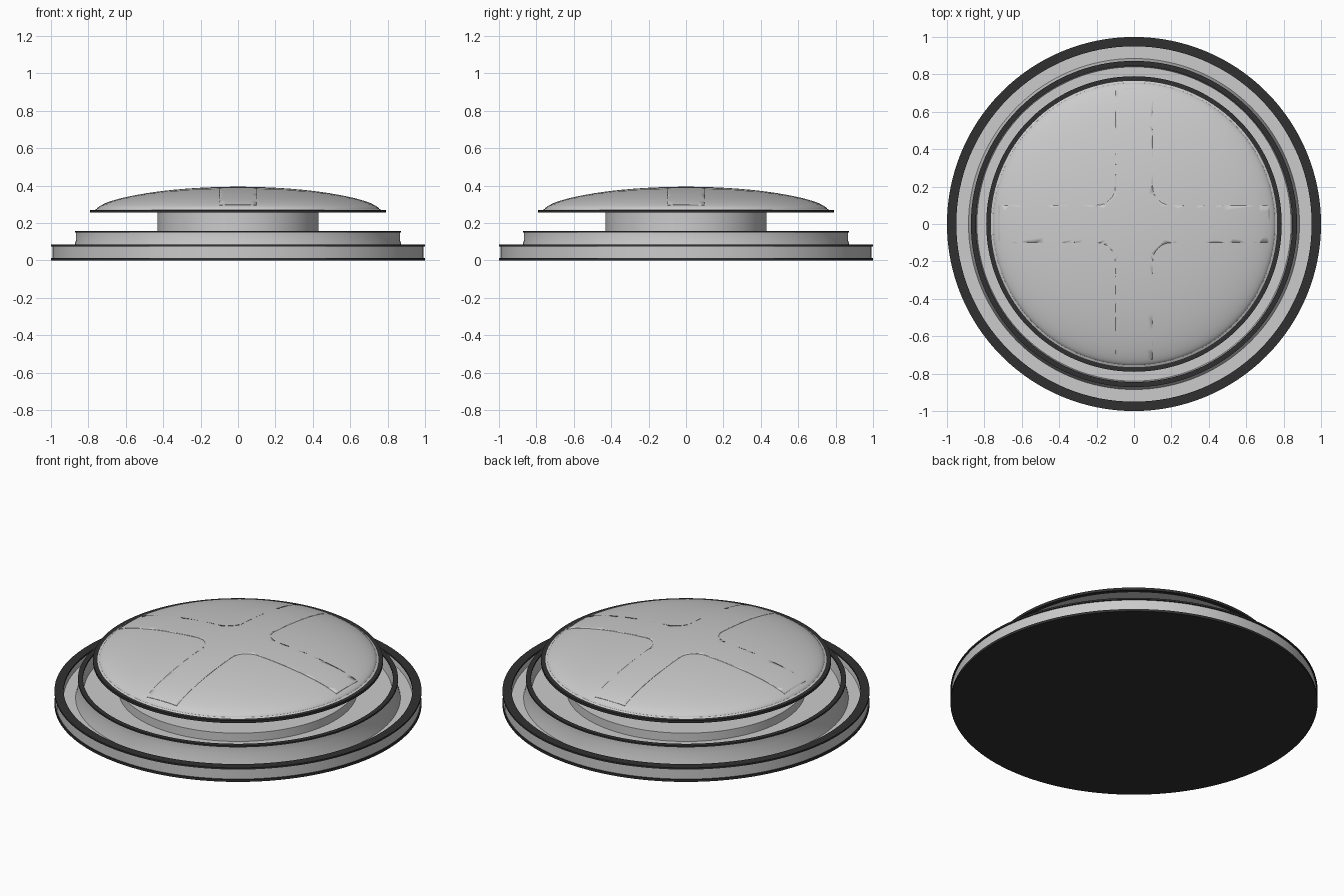
import bpy, bmesh, math

if "Cube" in bpy.data.objects:
    bpy.data.objects.remove(bpy.data.objects["Cube"])

dark = bpy.data.materials.new("dark_trim")
dark.diffuse_color = (0.03, 0.03, 0.03, 1)
dark.use_nodes = True
dark.node_tree.nodes["Principled BSDF"].inputs["Base Color"].default_value = dark.diffuse_color


def finish(bm, name, mat=None, angle=30):
    bmesh.ops.remove_doubles(bm, verts=bm.verts, dist=1e-5)
    bmesh.ops.recalc_face_normals(bm, faces=bm.faces)
    me = bpy.data.meshes.new(name)
    bm.to_mesh(me)
    bm.free()
    ob = bpy.data.objects.new(name, me)
    bpy.context.collection.objects.link(ob)
    if mat:
        me.materials.append(mat)
    bpy.ops.object.select_all(action='DESELECT')
    ob.select_set(True)
    bpy.context.view_layer.objects.active = ob
    bpy.ops.object.shade_smooth_by_angle(angle=math.radians(angle))
    return ob


def lathe(name, profile, mat=None, closed=False, steps=128):
    bm = bmesh.new()
    vs = [bm.verts.new((r, 0, z)) for r, z in profile]
    pairs = list(zip(vs, vs[1:])) + ([(vs[-1], vs[0])] if closed else [])
    es = [bm.edges.new(p) for p in pairs]
    bmesh.ops.spin(bm, geom=vs + es, cent=(0, 0, 0), axis=(0, 0, 1),
                   angle=2 * math.pi, steps=steps, use_merge=True)
    return finish(bm, name, mat)


def ring(name, r0, r1, z0, z1):
    return lathe(name, [(r0, z0), (r1, z0), (r1, z1), (r0, z1)], dark, True)


def dome_curve(lift=0.0, n=20):
    pts = []
    for i in range(n + 1):
        t = math.pi / 2 * (1 - i / n)
        pts.append((0.755 * math.sin(t), 0.275 + lift + 0.117 * max(math.cos(t), 0) ** 1.3))
    return pts


# Stepped base with gutter, middle dish and neck
lathe("base_body", [(0.993, 0.012), (0.993, 0.076), (0.955, 0.076), (0.95, 0.04),
                    (0.885, 0.04), (0.866, 0.11), (0.866, 0.15), (0.848, 0.15),
                    (0.84, 0.08), (0.65, 0.08), (0.65, 0.13), (0.43, 0.13), (0.43, 0.257)])
# Dark underside and trims
lathe("base_underside", [(0, 0), (1, 0), (1, 0.014), (0.99, 0.014)], dark)
ring("base_rim", 0.95, 1.0, 0.074, 0.084)
ring("middle_rim", 0.845, 0.872, 0.148, 0.157)
ring("cap_rim", 0.765, 0.79, 0.255, 0.270)
# Domed cap
lathe("cap_dome", [(0, 0.257), (0.77, 0.257), (0.77, 0.268)] + dome_curve())

# Slightly raised cross on the cap, cut from a thin shell of the dome
shell = lathe("cross_cutter", dome_curve(0.002) + dome_curve(-0.003)[::-1])
shell.hide_render = True
shell.hide_viewport = True
w, f, end = 0.1, 0.1, 0.725
corner = [(end, w)]
for i in range(9):
    a = math.radians(270 - 90 * i / 8)
    corner.append((w + f + f * math.cos(a), w + f + f * math.sin(a)))
corner.append((w, end))
bm = bmesh.new()
outline = []
for k in range(4):
    c, s = [(1, 0), (0, 1), (-1, 0), (0, -1)][k]
    outline += [bm.verts.new((x * c - y * s, x * s + y * c, 0.265)) for x, y in corner]
face = bm.faces.new(outline)
ext = bmesh.ops.extrude_face_region(bm, geom=[face])
bmesh.ops.translate(bm, vec=(0, 0, 0.2),
                    verts=[v for v in ext["geom"] if isinstance(v, bmesh.types.BMVert)])
cross = finish(bm, "cap_cross")
mod = cross.modifiers.new("follow_dome", 'BOOLEAN')
mod.operation = 'INTERSECT'
mod.solver = 'EXACT'
mod.object = shell
